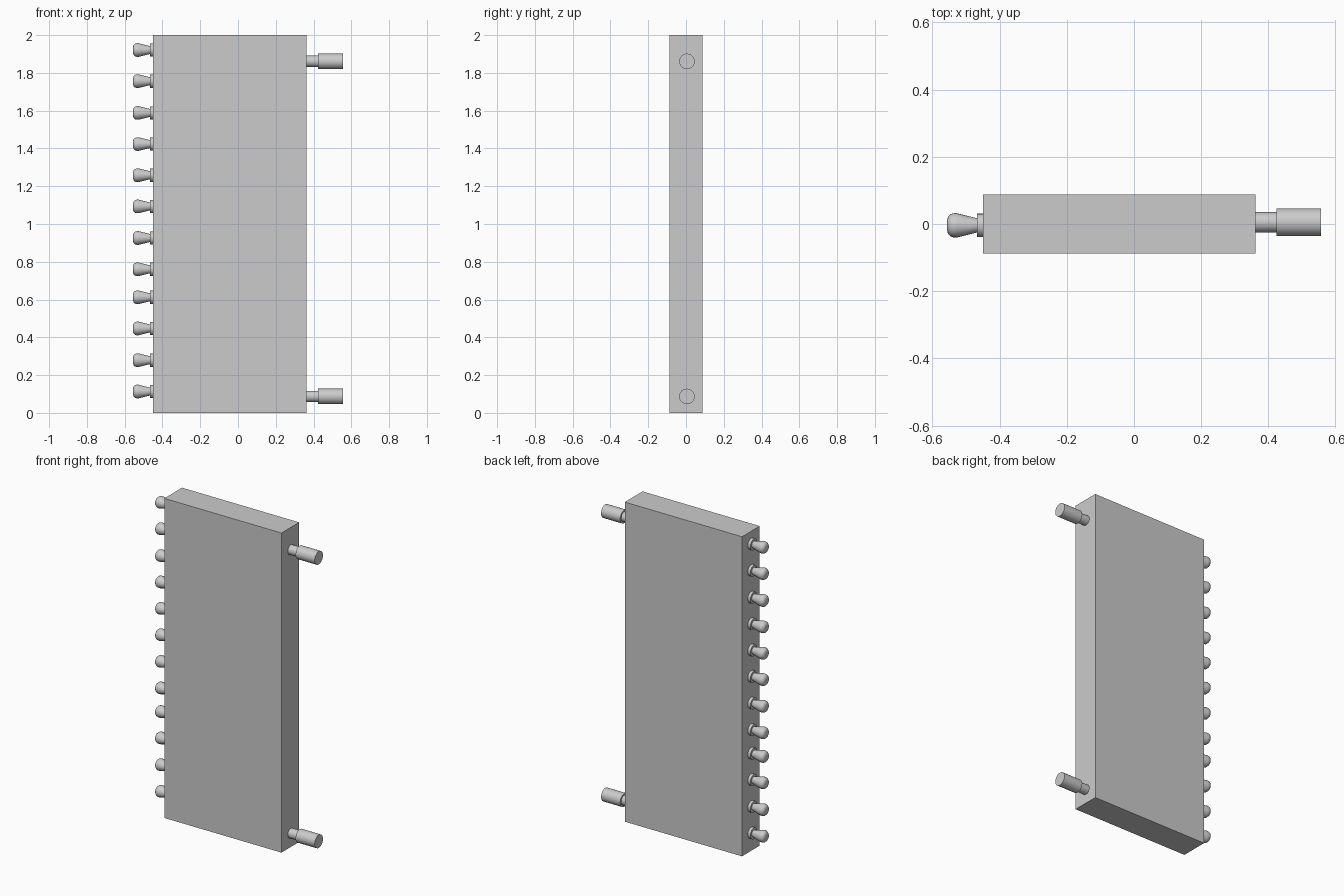
import bpy, bmesh, math

if "Cube" in bpy.data.objects:
    bpy.data.objects.remove(bpy.data.objects["Cube"])

def make_object(name, bm):
    bmesh.ops.recalc_face_normals(bm, faces=bm.faces[:])
    mesh = bpy.data.meshes.new(name)
    bm.to_mesh(mesh)
    bm.free()
    obj = bpy.data.objects.new(name, mesh)
    bpy.context.collection.objects.link(obj)
    return obj

def lathe_x(name, profile, y, z, sides):
    """Revolve (x, radius) points around an axis parallel to x, with capped ends."""
    bm = bmesh.new()
    rings = []
    for x, r in profile:
        rings.append([bm.verts.new((x, y + r * math.cos(2 * math.pi * i / sides),
                                    z + r * math.sin(2 * math.pi * i / sides)))
                      for i in range(sides)])
    for a, b in zip(rings, rings[1:]):
        for i in range(sides):
            j = (i + 1) % sides
            bm.faces.new((a[i], a[j], b[j], b[i]))
    bm.faces.new(rings[0])
    bm.faces.new(rings[-1])
    obj = make_object(name, bm)
    bpy.ops.object.select_all(action='DESELECT')
    obj.select_set(True)
    bpy.context.view_layer.objects.active = obj
    bpy.ops.object.shade_smooth_by_angle(angle=math.radians(35))
    return obj

# Flat panel body
X0, X1, HALF_DEPTH, HEIGHT = -0.449, 0.362, 0.0875, 2.0
bm = bmesh.new()
bmesh.ops.create_cube(bm, size=1)
for v in bm.verts:
    v.co.x = X0 if v.co.x < 0 else X1
    v.co.y *= 2 * HALF_DEPTH
    v.co.z = (v.co.z + 0.5) * HEIGHT
make_object("panel_body", bm)

# Two stepped pipe connectors on the right edge
for label, z in (("lower", 0.087), ("upper", 1.861)):
    lathe_x(label + "_pipe_neck", [(X1 - 0.01, 0.03), (0.43, 0.03)], 0.005, z, 32)
    lathe_x(label + "_pipe_end", [(0.424, 0.041), (0.556, 0.041)], 0.005, z, 32)

# Row of twelve knobs on the left edge, in two groups
knob_profile = [(-0.46, 0.021), (-0.47, 0.022), (-0.526, 0.036), (-0.536, 0.036),
                (-0.546, 0.033), (-0.553, 0.026), (-0.556, 0.016)]
heights = [0.113, 0.279, 0.447, 0.612, 0.760, 0.926,
           1.093, 1.258, 1.423, 1.588, 1.756, 1.921]
for n, z in enumerate(heights, 1):
    lathe_x(f"knob_{n:02d}_collar", [(X0 + 0.01, 0.035), (-0.467, 0.035)], -0.004, z, 20)
    lathe_x(f"knob_{n:02d}", knob_profile, -0.004, z, 20)
